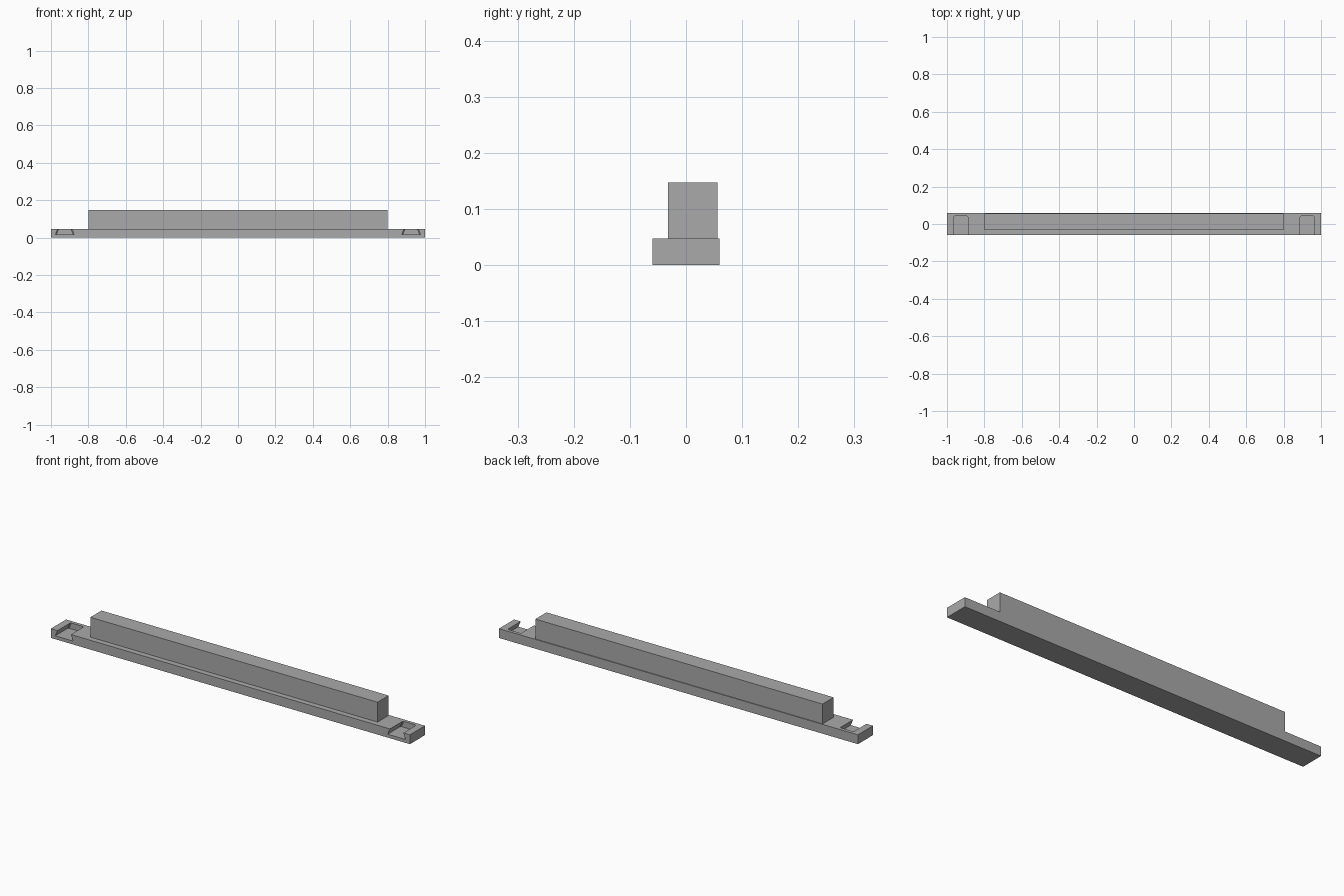
import bpy
import bmesh

cube = bpy.data.objects.get("Cube")
if cube:
    bpy.data.objects.remove(cube, do_unlink=True)

# Plain grey material
grey = bpy.data.materials.new("mid_grey")
grey.use_nodes = True
COLOUR = (0.40, 0.40, 0.40, 1)
grey.diffuse_color = COLOUR
grey.node_tree.nodes["Principled BSDF"].inputs["Base Color"].default_value = COLOUR


def make_object(name, bm):
    bmesh.ops.recalc_face_normals(bm, faces=bm.faces)
    mesh = bpy.data.meshes.new(name)
    bm.to_mesh(mesh)
    bm.free()
    mesh.materials.append(grey)
    obj = bpy.data.objects.new(name, mesh)
    bpy.context.collection.objects.link(obj)
    return obj


def box(name, low, high):
    bm = bmesh.new()
    bmesh.ops.create_cube(bm, size=1)
    for v in bm.verts:
        v.co = [h if c > 0 else l for c, l, h in zip(v.co, low, high)]
    return make_object(name, bm)


def loft(bm, rings):
    rows = [[bm.verts.new(p) for p in ring] for ring in rings]
    for a, b in zip(rows, rows[1:]):
        for i in range(len(a)):
            j = (i + 1) % len(a)
            bm.faces.new((a[i], a[j], b[j], b[i]))
    bm.faces.new(rows[0])
    bm.faces.new(rows[-1])


def slot_ring(x, w, z):
    # Plan of a slot open at the front, with clipped back corners
    front, back, clip = -0.1, 0.043, 0.005
    plan = [(-w, front), (w, front), (w, back - clip), (w - clip, back),
            (clip - w, back), (-w, back - clip)]
    return [(x + px, py, z) for px, py in plan]


# Base rail and the upright bar on it, set towards the back
base = box("base_rail", (-1, -0.06, 0), (1, 0.06, 0.047))
box("upright_bar", (-0.8, -0.032, 0.047), (0.8, 0.056, 0.147))

# Dovetail slots near both ends, wider at the floor
bm = bmesh.new()
for side in (-1, 1):
    loft(bm, [slot_ring(side * 0.926, w, z)
              for w, z in ((0.05, 0.017), (0.0375, 0.047), (0.0375, 0.07))])
cutter = make_object("slot_cutter", bm)
cutter.hide_render = True

cut = base.modifiers.new("dovetail_slots", "BOOLEAN")
cut.operation = "DIFFERENCE"
cut.solver = "EXACT"
cut.object = cutter
bpy.context.view_layer.objects.active = base
bpy.ops.object.modifier_apply(modifier=cut.name)
bpy.data.objects.remove(cutter, do_unlink=True)
